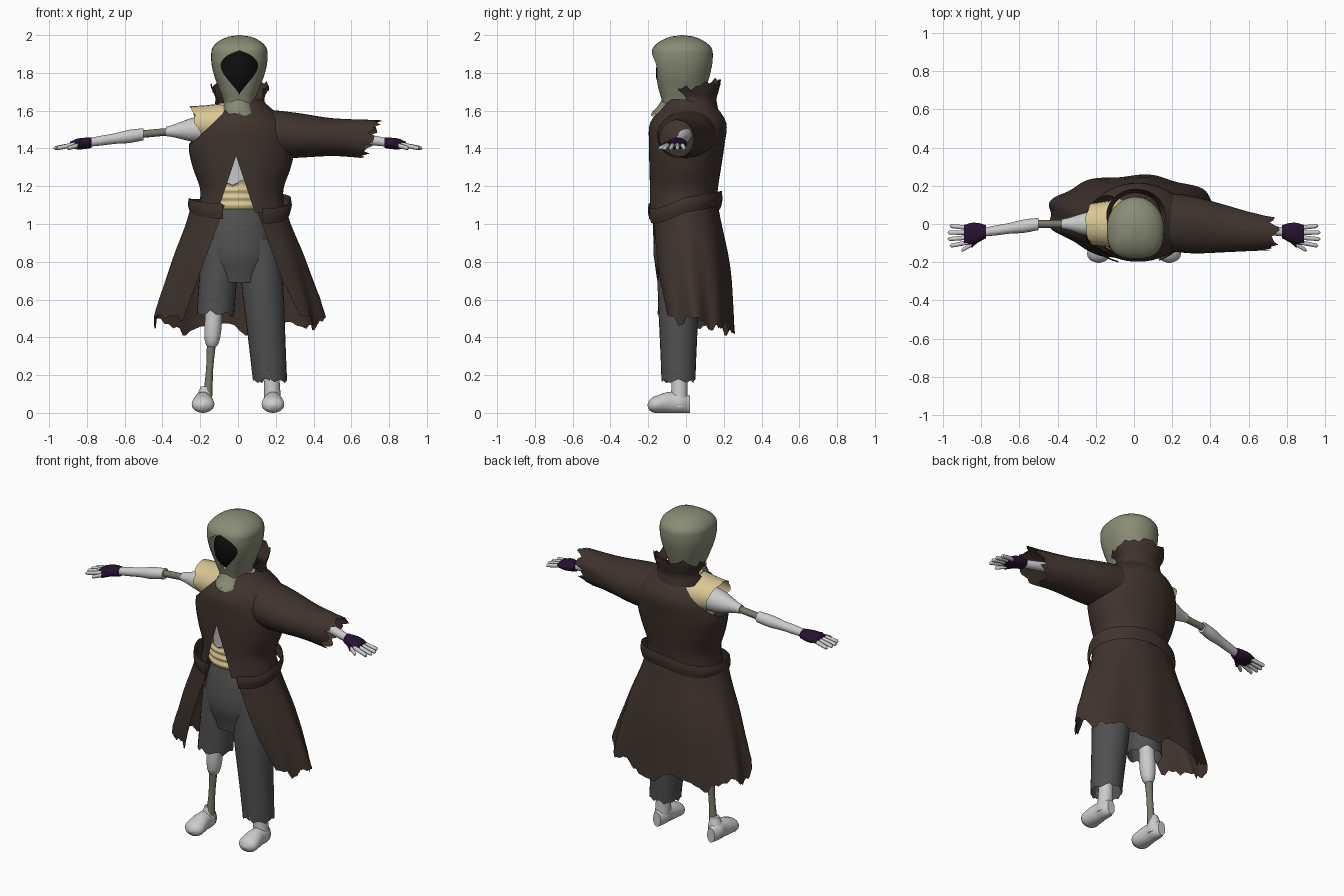
import bpy, bmesh, random
from math import sin, cos, asin, pi, copysign
from mathutils import Vector

rng = random.Random(4)
cube = bpy.data.objects.get("Cube")
if cube:
    bpy.data.objects.remove(cube, do_unlink=True)


def material(name, red, green, blue):
    mat = bpy.data.materials.new(name)
    mat.use_nodes = True
    mat.diffuse_color = (red, green, blue, 1)
    shader = mat.node_tree.nodes["Principled BSDF"]
    shader.inputs["Base Color"].default_value = mat.diffuse_color
    return mat


BROWN = material("dark brown cloth", .05, .033, .026)
OLIVE = material("olive grey hood cloth", .25, .26, .18)
BONE = material("dull bone", .19, .19, .14)
PALE = material("pale grey skin", .6, .6, .6)
CREAM = material("cream shirt cloth", .7, .57, .3)
GREY = material("grey trouser cloth", .08, .08, .08)
PURPLE = material("dark purple glove", .02, .006, .03)
BLACK = material("black void", .004, .004, .004)
parts = []


def finish(name, mat, bm):
    bmesh.ops.remove_doubles(bm, verts=bm.verts, dist=.0005)
    bmesh.ops.recalc_face_normals(bm, faces=bm.faces)
    mesh = bpy.data.meshes.new(name)
    bm.to_mesh(mesh)
    bm.free()
    mesh.materials.append(mat)
    obj = bpy.data.objects.new(name, mesh)
    bpy.context.collection.objects.link(obj)
    parts.append(obj)


def smooth_value(values, t):
    """Read a smooth curve through evenly spaced values."""
    last = len(values) - 1
    i = min(int(t * last), last - 1)
    t = t * last - i
    a, b, c, d = (values[max(0, min(last, i + k))] for k in (-1, 0, 1, 2))
    return b + t / 2 * (c - a + t * (2*a - 5*b + 4*c - d + t * (3*(b - c) + d - a)))


def edge_angle(x, square):
    x = max(-1, min(1, x))
    return asin(copysign(abs(x) ** (square / 2), x))


def oval(angle, square):
    """Point on a unit oval, boxier on its front half."""
    power = 2 / square if cos(angle) > 0 else 1
    return [copysign(abs(v) ** power, v) for v in (sin(angle), cos(angle))]


def tube(name, mat, start, end, widths, depths=1, rows=12, seg=24, square=2, gap=None,
         hem=None, lift=None, fold=0, floor=False, dome=0, cut=None):
    """Skin oval rings from start to end; depths is a list or a share of the widths."""
    bm = bmesh.new()
    start, end = Vector(start), Vector(end)
    span = end - start
    axis = max(range(3), key=lambda i: abs(span[i]))
    way = copysign(1, span[axis])
    rings = []
    for i in range(rows + 1):
        t = i / rows
        centre = start + span * t
        width = smooth_value(widths, t)
        depth = smooth_value(depths, t) if isinstance(depths, tuple) else width * depths
        if floor:
            centre.z = depth
        if t > 1 - dome:
            shrink = max(.001, 1 - (1 - (1 - t) / dome) ** 2) ** .5
            width, depth = width * shrink, depth * shrink
        first, final = 0, 2 * pi
        if gap:
            right, left = gap(t)
            first = edge_angle((left - centre.x) / width, square)
            final += edge_angle((right - centre.x) / width, square)
        ring = []
        for k in range(seg + 1):
            angle = first + (final - first) * k / seg
            s, c = oval(angle, square)
            wave = 1 + fold * t * sin(9 * angle)
            u, v = width * wave * s, depth * wave * c
            point = centre + Vector([(0, u, v), (u, 0, v), (u, -v, 0)][axis])
            if hem:
                point[axis] += way * hem(angle) * max(0, 3 * t - 2)
            if lift:
                point.z += lift(angle)
            ring.append(bm.verts.new(point))
        rings.append(ring)
    for low, high in zip(rings, rings[1:]):
        for k in range(seg):
            bm.faces.new((low[k], low[k + 1], high[k + 1], high[k]))
    if not (hem or lift or cut):
        bm.faces.new(rings[-1][:-1])
        if not gap:
            bm.faces.new(rings[0][:-1])
    if cut:
        bmesh.ops.bisect_plane(bm, geom=bm.verts[:] + bm.edges[:] + bm.faces[:],
                               plane_co=cut[0], plane_no=cut[1], clear_outer=True)
    finish(name, mat, bm)


def ragged(size, slant=0):
    """Torn hem: how far the cloth reaches at each angle."""
    return lambda a: size * (sin(7 * a) + sin(17 * a) / 2 + rng.uniform(-.6, .6)) + slant * cos(a)


def face_opening(t):
    share = max(0, min(1, (t - .14) / .62))
    half = .097 * max(0, sin(pi * share ** 1.7)) ** .65
    return .007 - half, .007 + half


def chest_opening(t):
    half = max(0, .1 - .2 * t)
    return -half - .01, half - .01


# Hood with an open face, and the dark void inside it
tube("hood", OLIVE, (.005, -.02, 1.64), (.008, -.02, 2), (.08, .105, .132, .148, .148, .14),
     (.105, .125, .145, .16, .16, .145), rows=48, seg=48, square=2.8, gap=face_opening, dome=.25)
void = bmesh.new()
bmesh.ops.create_uvsphere(void, u_segments=24, v_segments=16, radius=1)
bmesh.ops.scale(void, verts=void.verts, vec=(.11, .105, .13))
bmesh.ops.translate(void, verts=void.verts, vec=(.005, -.055, 1.8))
finish("face_void", BLACK, void)
tube("neck_scarf", OLIVE, (0, -.02, 1.68), (.01, -.02, 1.58), (.08, .085, .1),
     (.1, .125, .165), hem=ragged(.014))

# Body and shirt
tube("body", PALE, (0, -.02, 1), (0, 0, 1.65), (.13, .14, .16, .07), .85)
tube("shirt_waist", CREAM, (0, -.02, 1.08), (0, -.02, 1.22), (.15, .16) * 4, .88,
     rows=21, seg=36, hem=ragged(.01))
tube("shirt_chest", CREAM, (0, 0, 1.38), (0, 0, 1.64), (.17, .19, .1), .85)
tube("shirt_shoulder", CREAM, (-.06, 0, 1.53), (-.22, 0, 1.53), (.13, .12, .11), .85,
     hem=ragged(.01, slant=.03))

# Coat: torn away at the right shoulder, parted below the chest
tube("coat_body", BROWN, (.02, -.02, 1.06), (.02, .02, 1.66), (.23, .22, .26, .28, .24, .11),
     (.18, .18, .19, .2, .2, .12), rows=24, seg=48, gap=chest_opening,
     cut=((-.1, -.1, 1.57), (-1, -.1, 1)))
tube("coat_collar", BROWN, (.01, .045, 1.6), (.01, .045, 1.73), (.14, .13, .155), .9,
     gap=lambda t: (-.12, .13), hem=ragged(.012, slant=-.03))
tube("coat_sleeve", BROWN, (.1, .02, 1.48), (.7, -.05, 1.45), (.15, .15, .12, .09),
     (.13, .12, .1, .1), rows=15, seg=36, hem=ragged(.018, slant=.045))
tube("coat_skirt", BROWN, (0, -.01, 1.1), (0, .05, .48), (.25, .36, .45), (.18, .21, .205),
     rows=15, seg=72, fold=.035, gap=lambda t: (-.07 - .22 * t, .09 + .23 * t),
     hem=ragged(.024, slant=-.04))
tube("coat_belt", BROWN, (.01, -.01, 1.06), (.01, -.01, 1.14), (.265, .275, .27), .74,
     rows=6, seg=40, gap=lambda t: (-.08, .13),
     lift=lambda a: -.035 * cos(a) - .03 * max(0, sin(2 * a)))

# Trousers: whole left leg, right leg torn at the knee
tube("trouser_hips", GREY, (0, -.03, 1.12), (.01, -.04, .69), (.13, .17, .18, .13), .75)
tube("trouser_left_leg", GREY, (.11, -.04, .92), (.17, -.04, .17), (.1, .11, .1, .09),
     hem=ragged(.016))
tube("trouser_right_leg", GREY, (-.09, -.04, .92), (-.12, -.05, .52), (.1, .1, .1),
     hem=ragged(.028))

# Legs and feet
tube("right_knee", PALE, (-.12, -.04, .66), (-.14, -.04, .33), (.05, .045, .045, .035), dome=.2)
tube("right_shin_bone", BONE, (-.14, -.04, .38), (-.16, -.04, .09), (.024, .019, .024), seg=12)
for side, label, ankle_top, ankle_width in ((1, "left", .3, .04), (-1, "right", .14, .026)):
    foot_x = side * .185
    tube(label + "_ankle", PALE, (foot_x * .93, -.035, ankle_top), (foot_x, -.035, .03),
         (ankle_width, .042, .045))
    tube(label + "_foot", PALE, (foot_x, .022, 0), (foot_x, -.205, 0),
         (.025, .046, .047, .055, .06, .055), (.045, .055, .056, .053, .045, .04),
         rows=20, floor=True, dome=.2)

# Arms
tube("right_upper_arm", PALE, (-.08, 0, 1.51), (-.38, 0, 1.49), (.075, .065, .025))
tube("right_elbow_bone", BONE, (-.35, 0, 1.49), (-.52, 0, 1.475), (.02, .02), seg=12)
for side, label in ((1, "left"), (-1, "right")):
    tube(label + "_forearm", PALE, (side * .5, 0, 1.475), (side * .8, -.045, 1.43),
         (.032, .035, .028, .026, .022))
    tube(label + "_glove", PURPLE, (side * .775, -.04, 1.43), (side * .89, -.055, 1.42),
         (.035, .05, .056, .05), (.028, .03, .028, .016))
    tube(label + "_glove_thumb", PURPLE, (side * .81, -.07, 1.425), (side * .85, -.11, 1.415),
         (.02, .017), seg=10)
    tube(label + "_thumb", PALE, (side * .83, -.095, 1.42), (side * .905, -.14, 1.4),
         (.013, .012, .011), seg=10, dome=.2)
    for i in range(4):
        tip_x = .965 + .012 * (i in (1, 2))
        tube(f"{label}_finger_{i + 1}", PALE, (side * .865, -.02 - .025 * i, 1.42),
             (side * tip_x, -.01 - .035 * i, 1.4), (.013, .012, .011), seg=10, dome=.1)

# Smooth shading with crisp creases
bpy.ops.object.select_all(action="DESELECT")
for obj in parts:
    obj.select_set(True)
bpy.context.view_layer.objects.active = parts[0]
bpy.ops.object.shade_smooth_by_angle(angle=.8)
